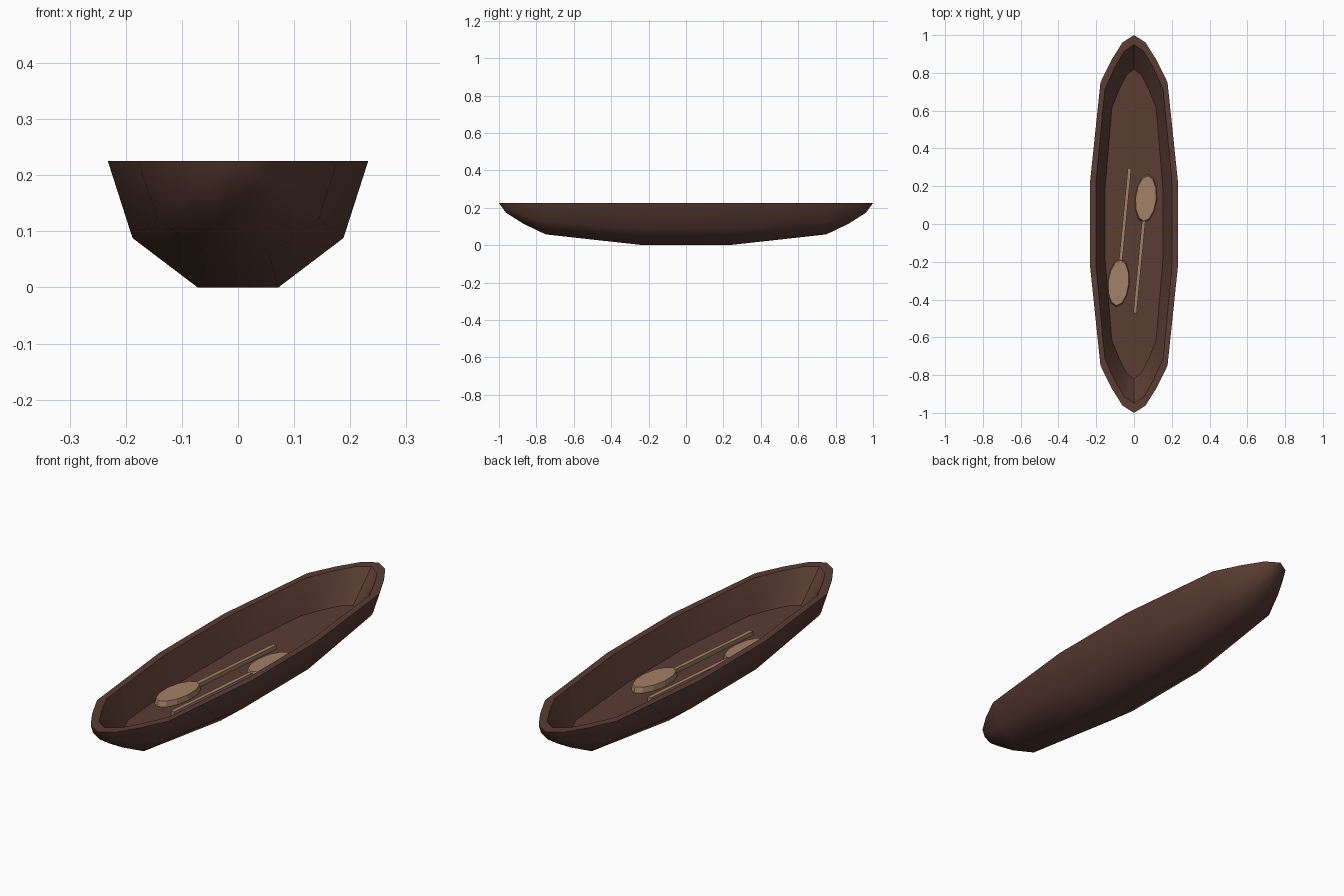
import bpy, bmesh, math
from mathutils import Matrix

if "Cube" in bpy.data.objects:
    bpy.data.objects.remove(bpy.data.objects["Cube"])


def material(name, rgb):
    m = bpy.data.materials.new(name)
    m.diffuse_color = (*rgb, 1)
    m.use_nodes = True
    m.node_tree.nodes["Principled BSDF"].inputs["Base Color"].default_value = m.diffuse_color
    return m


dark_wood = material("dark wood", (0.105, 0.046, 0.034))
pale_wood = material("pale wood", (0.36, 0.22, 0.135))


def finish(name, bm, mat, angle=None):
    bmesh.ops.recalc_face_normals(bm, faces=bm.faces[:])
    me = bpy.data.meshes.new(name)
    bm.to_mesh(me)
    bm.free()
    me.materials.append(mat)
    ob = bpy.data.objects.new(name, me)
    bpy.context.collection.objects.link(ob)
    if angle is not None:
        bpy.context.view_layer.objects.active = ob
        ob.select_set(True)
        bpy.ops.object.shade_smooth_by_angle(angle=math.radians(angle))
        ob.select_set(False)
    return ob


# Canoe hull: one cross-section scaled along the length
RIM, FLOOR = 0.225, 0.1
half = [(0.23, 0.176, 0.75, 0.87, 0.96), (0.232, 0.178, 0.12, 0.06)]
stations = [(0.23, 1, 1), (0.75, 0.765, 0.745), (0.87, 0.51, 0.49), (0.962, 0.26, 0.23)]
stations = [(-y, w, d) for y, w, d in reversed(stations)] + stations
section = [(-0.232, RIM), (-0.188, 0.088), (-0.072, 0), (0.072, 0), (0.188, 0.088), (0.232, RIM)]

bm = bmesh.new()
rings = [[bm.verts.new((x * w, y, RIM - (RIM - z) * d)) for x, z in section]
         for y, w, d in stations]
for a, b in zip(rings, rings[1:]):
    for i in range(5):
        bm.faces.new((a[i], a[i + 1], b[i + 1], b[i]))
tips = [bm.verts.new((0, s, RIM)) for s in (-1, 1)]
for tip, ring in zip(tips, (rings[0], rings[-1])):
    for i in range(5):
        bm.faces.new((tip, ring[i], ring[i + 1]))

# Rim, inner wall and flat floor: the outline scaled inward
outer = [tips[0]] + [r[-1] for r in rings] + [tips[1]] + [r[0] for r in reversed(rings)]


def inner_loop(sx, sy, z):
    return [bm.verts.new((v.co.x * sx, v.co.y * sy, z)) for v in outer]


loops = [outer, inner_loop(0.87, 0.95, RIM), inner_loop(0.66, 0.82, FLOOR)]
for a, b in zip(loops, loops[1:]):
    for i in range(len(a)):
        j = (i + 1) % len(a)
        bm.faces.new((a[i], a[j], b[j], b[i]))
bm.faces.new(loops[-1])
finish("canoe_hull", bm, dark_wood, 40)


# Paddles lying on the floor: oval blade and thin shaft
def paddle(name, blade, rot):
    bm = bmesh.new()
    bmesh.ops.create_cone(bm, cap_ends=True, segments=12, radius1=1, radius2=0.94, depth=1,
                          matrix=Matrix.Translation((0, 0, 0.012))
                          @ Matrix.Diagonal((0.058, 0.128, 0.024, 1)))
    bmesh.ops.create_cube(bm, size=1, matrix=Matrix.Translation((0, -0.35, 0.009))
                          @ Matrix.Diagonal((0.018, 0.52, 0.018, 1)))
    ob = finish(name, bm, pale_wood)
    ob.location = (*blade, FLOOR)
    ob.rotation_euler.z = math.radians(rot)


paddle("front_paddle", (-0.082, -0.312), 174.5)
paddle("back_paddle", (0.063, 0.135), -5.5)
